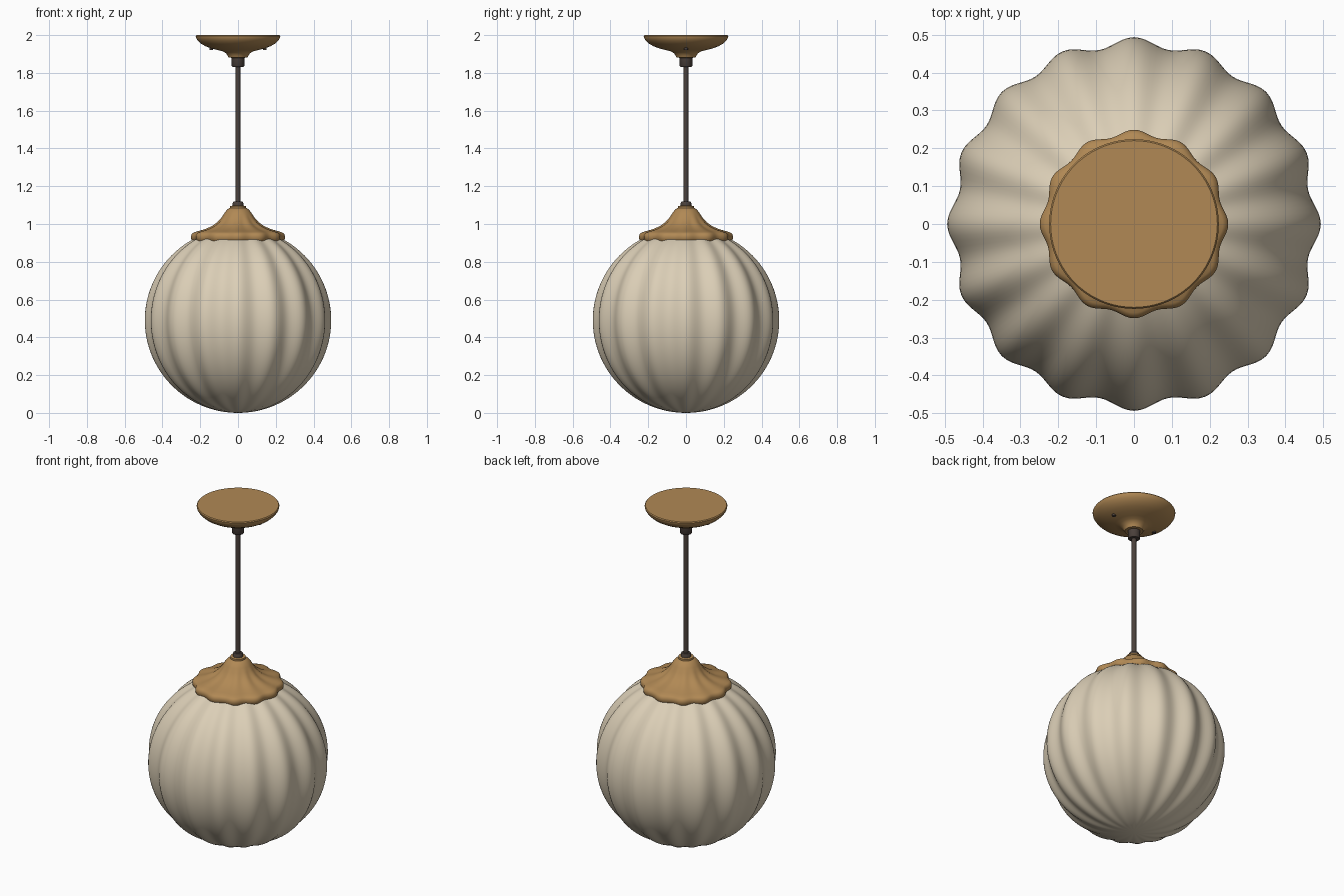
import bpy
import bmesh
from math import cos, sin, pi, radians
from mathutils import Matrix

cube = bpy.data.objects.get("Cube")
if cube:
    bpy.data.objects.remove(cube)


def material(name, rgb):
    m = bpy.data.materials.new(name)
    m.use_nodes = True
    m.diffuse_color = (*rgb, 1)
    m.node_tree.nodes["Principled BSDF"].inputs["Base Color"].default_value = (*rgb, 1)
    return m


GLASS = material("cream glass", (0.71, 0.62, 0.47))
BRASS = material("aged brass", (0.44, 0.25, 0.09))
BRONZE = material("dark bronze", (0.07, 0.052, 0.044))


def finish(name, bm, mat, angle=40):
    bmesh.ops.recalc_face_normals(bm, faces=bm.faces)
    mesh = bpy.data.meshes.new(name)
    bm.to_mesh(mesh)
    bm.free()
    mesh.materials.append(mat)
    ob = bpy.data.objects.new(name, mesh)
    bpy.context.collection.objects.link(ob)
    bpy.ops.object.select_all(action="DESELECT")
    ob.select_set(True)
    bpy.context.view_layer.objects.active = ob
    bpy.ops.object.shade_smooth_by_angle(angle=radians(angle))
    return ob


def lathe(name, profile, mat, sides=64, lobes=0, angle=40):
    """Spin (radius, z, ripple) points; ripple is the depth of the lobes."""
    bm = bmesh.new()
    rings = []
    for r, z, *ripple in profile:
        a = ripple[0] if ripple else 0
        ring = []
        for i in range(sides):
            t = 2 * pi * i / sides
            rad = r + a * cos(lobes * t)
            ring.append(bm.verts.new((rad * cos(t), rad * sin(t), z)))
        rings.append(ring)
    for low, high in zip(rings, rings[1:]):
        for i in range(sides):
            j = (i + 1) % sides
            bm.faces.new((low[i], low[j], high[j], high[i]))
    bm.faces.new(rings[0])
    bm.faces.new(rings[-1])
    return finish(name, bm, mat, angle)


# Fluted glass globe: sixteen soft lobes running from pole to neck
globe = []
for k in range(49):
    p = -pi / 2 + 0.02 + (pi - 0.42) * k / 48
    globe.append((0.481 * cos(p), 0.49 + 0.49 * sin(p), 0.0125 * cos(p)))
lathe("glass_globe", globe, GLASS, sides=192, lobes=16, angle=60)

# Scalloped brass fitter with a rolled rim and a flaring neck
lathe("globe_fitter", [
    (0.20, 0.92, 0.004), (0.222, 0.908, 0.006), (0.234, 0.91, 0.007),
    (0.241, 0.92, 0.007), (0.242, 0.935, 0.007), (0.238, 0.948, 0.007),
    (0.228, 0.955, 0.007), (0.205, 0.962, 0.007), (0.17, 0.972, 0.007),
    (0.135, 0.988, 0.005), (0.108, 1.008, 0.003), (0.088, 1.032, 0.001),
    (0.074, 1.055), (0.06, 1.074), (0.046, 1.084), (0.042, 1.085),
    (0.042, 1.095), (0.03, 1.097)], BRASS, sides=144, lobes=12)

# Rod with a collar at each end
lathe("hanging_rod", [(0.0125, 1.08), (0.0125, 1.89)], BRONZE, sides=24)
lathe("lower_collar", [(0.028, 1.09), (0.028, 1.112), (0.024, 1.118)], BRONZE, sides=24)
lathe("upper_collar", [(0.029, 1.832), (0.034, 1.838), (0.034, 1.89)], BRONZE, sides=24)

# Ceiling canopy
lathe("ceiling_canopy", [
    (0.034, 1.88), (0.05, 1.881), (0.055, 1.892), (0.064, 1.904),
    (0.08, 1.914), (0.105, 1.92), (0.14, 1.929), (0.172, 1.941),
    (0.196, 1.955), (0.213, 1.971), (0.222, 1.985), (0.224, 1.995),
    (0.22, 2.0)], BRASS, sides=96)

# Two small screws under the canopy
for side, x in (("left", 0.142), ("right", -0.142)):
    bm = bmesh.new()
    bmesh.ops.create_cone(bm, cap_ends=True, segments=16, radius1=0.01, radius2=0.01,
                          depth=0.016, matrix=Matrix.Translation((x, 0, 1.93)))
    finish(f"{side}_canopy_screw", bm, BRONZE)
